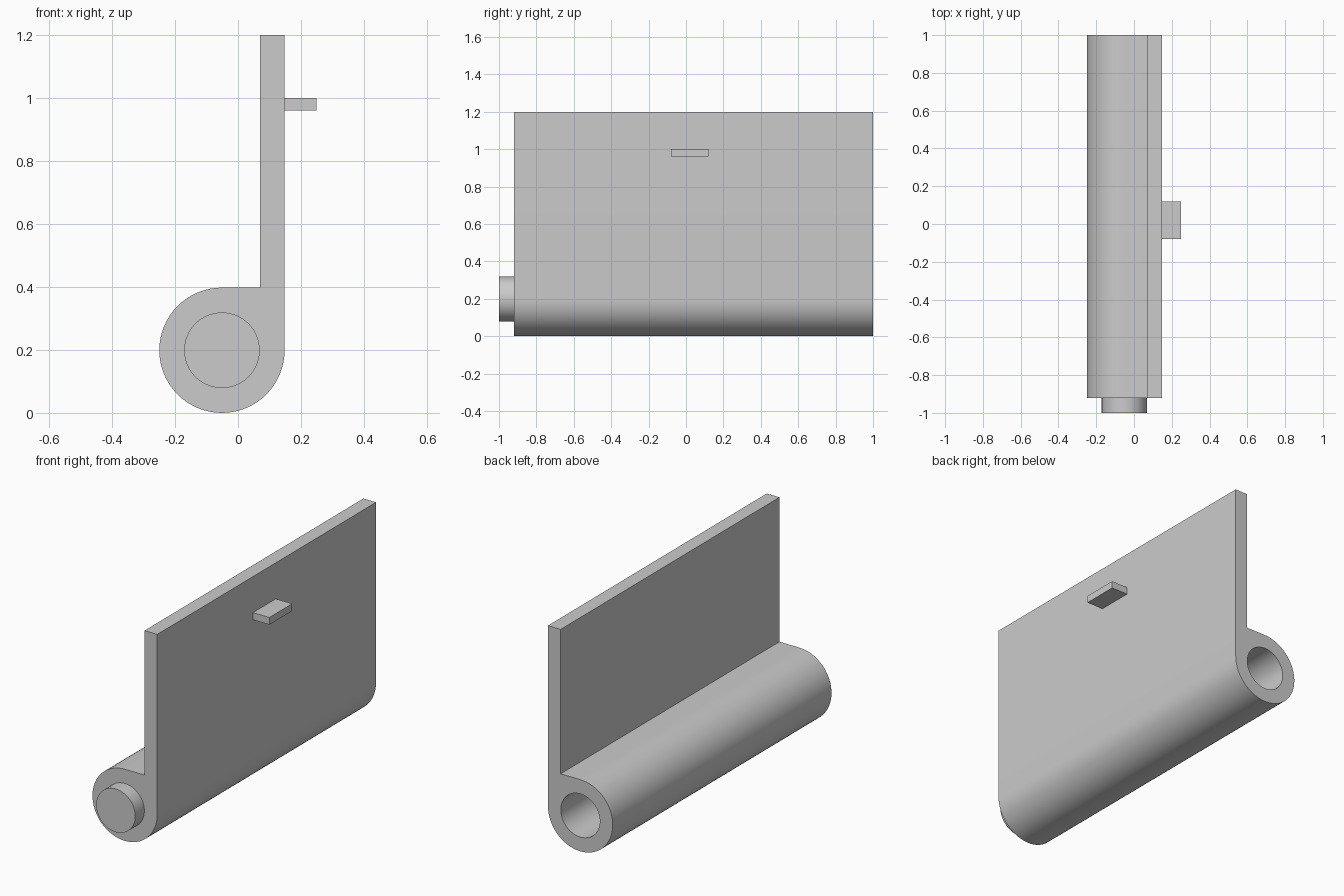
import bpy
from math import sin, cos, pi, radians

if "Cube" in bpy.data.objects:
    bpy.data.objects.remove(bpy.data.objects["Cube"], do_unlink=True)

# Shared measurements
CX, CZ, R, PIN_R = -0.051, 0.199, 0.199, 0.12
PLATE_IN, PLATE_OUT, TOP = 0.07, CX + R, 1.2
FRONT, BACK = -0.92, 1.0

grey = bpy.data.materials.new("plain grey")
grey.use_nodes = True
colour = (0.6, 0.6, 0.6, 1)
grey.diffuse_color = colour
grey.node_tree.nodes["Principled BSDF"].inputs["Base Color"].default_value = colour


def arc(radius, start, end, steps):
    """Points on an arc around the barrel axis, angles in degrees."""
    angles = [radians(start + (end - start) * i / steps) for i in range(steps + 1)]
    return [(CX + radius * cos(a), CZ + radius * sin(a)) for a in angles]


def finish(obj, name):
    obj.name = obj.data.name = name
    obj.data.materials.clear()
    obj.data.materials.append(grey)
    bpy.ops.object.select_all(action='DESELECT')
    obj.select_set(True)
    bpy.context.view_layer.objects.active = obj
    bpy.ops.object.shade_smooth_by_angle(angle=radians(30))


def extrude_profile(name, loops, y0, y1):
    """Fill closed x-z loops (inner loops become holes) and extrude along y."""
    curve = bpy.data.curves.new(name, 'CURVE')
    curve.dimensions = '2D'
    curve.fill_mode = 'BOTH'
    curve.extrude = (y1 - y0) / 2
    for pts in loops:
        spline = curve.splines.new('POLY')
        spline.points.add(len(pts) - 1)
        for p, (x, z) in zip(spline.points, pts):
            p.co = (x, z, 0, 1)
        spline.use_cyclic_u = True
    obj = bpy.data.objects.new(name, curve)
    bpy.context.collection.objects.link(obj)
    obj.location.y = (y0 + y1) / 2
    obj.rotation_euler.x = pi / 2
    bpy.ops.object.select_all(action='DESELECT')
    obj.select_set(True)
    bpy.context.view_layer.objects.active = obj
    bpy.ops.object.convert(target='MESH')
    obj = bpy.context.object
    # Weld the caps to the walls
    bpy.ops.object.mode_set(mode='EDIT')
    bpy.ops.mesh.select_all(action='SELECT')
    bpy.ops.mesh.remove_doubles(threshold=0.0001)
    bpy.ops.mesh.normals_make_consistent(inside=False)
    bpy.ops.object.mode_set(mode='OBJECT')
    finish(obj, name)


# Hinge leaf: upright plate flowing into a bored barrel
outline = arc(R, 90, 360, 48) + [(PLATE_OUT, TOP), (PLATE_IN, TOP), (PLATE_IN, CZ + R)]
bore = arc(PIN_R, 0, 360, 64)[:-1]
extrude_profile("hinge_leaf", [outline, bore], FRONT, BACK)

# Pin: closes the front of the bore and sticks out
pin_start, pin_end = -1.0, -0.84
bpy.ops.mesh.primitive_cylinder_add(
    vertices=64, radius=PIN_R, depth=pin_end - pin_start,
    location=(CX, (pin_start + pin_end) / 2, CZ), rotation=(pi / 2, 0, 0))
finish(bpy.context.object, "hinge_pin")

# Small tab on the outer face of the plate
bpy.ops.mesh.primitive_cube_add(size=1, location=((PLATE_OUT + 0.249) / 2, 0.02, 0.98))
tab = bpy.context.object
tab.scale = (0.249 - PLATE_OUT, 0.2, 0.04)
bpy.ops.object.transform_apply(location=False, rotation=False, scale=True)
finish(tab, "tab")
